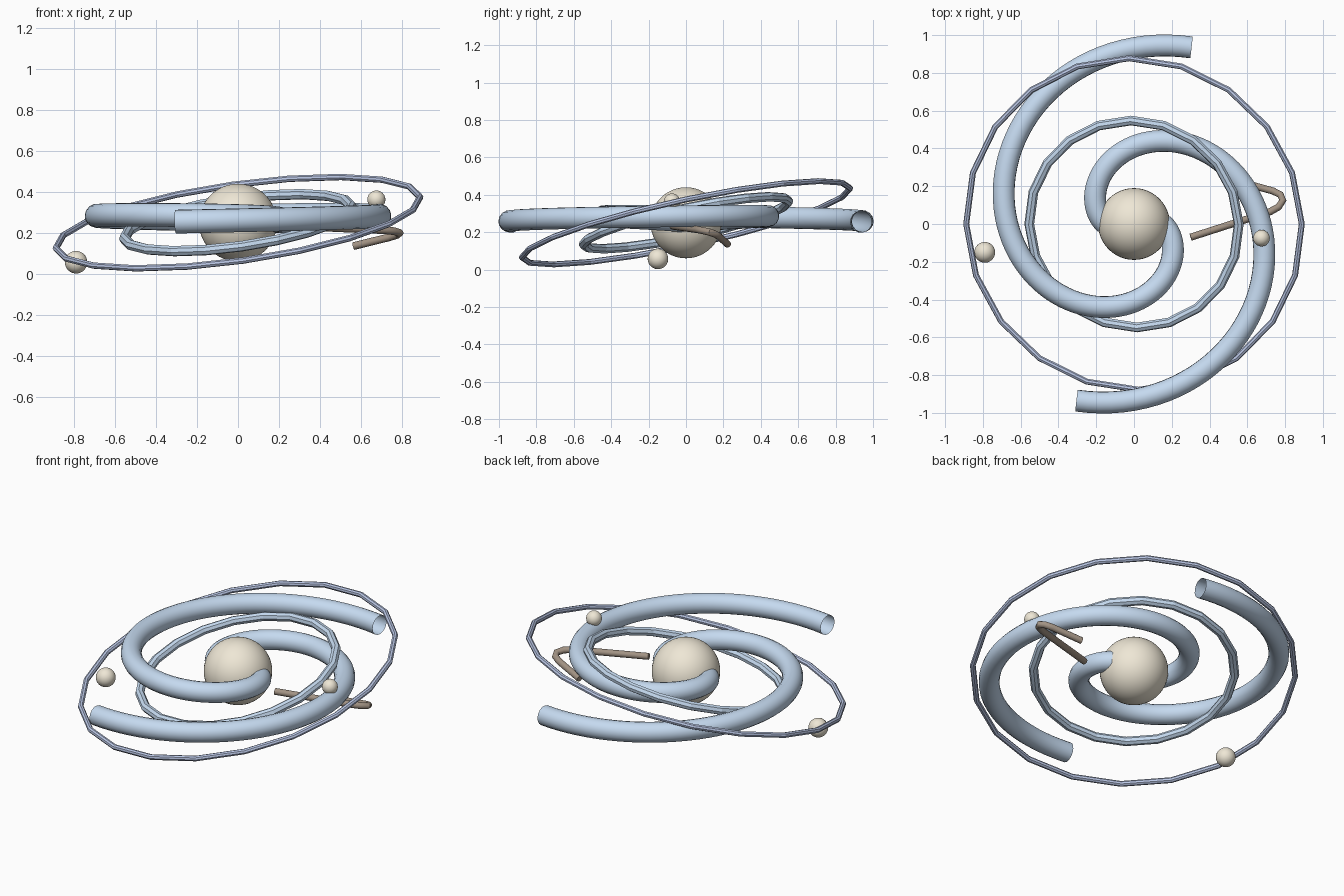
import bpy
from math import sin, cos, pi, radians

if "Cube" in bpy.data.objects:
    bpy.data.objects.remove(bpy.data.objects["Cube"])

CZ = 0.25  # height of the galaxy's centre


def material(name, rgb):
    m = bpy.data.materials.new(name)
    m.diffuse_color = (*rgb, 1)
    m.use_nodes = True
    m.node_tree.nodes["Principled BSDF"].inputs["Base Color"].default_value = m.diffuse_color
    return m


CREAM = material("cream", (0.86, 0.80, 0.67))
BLUE = material("pale_blue", (0.56, 0.70, 0.87))
VIOLET = material("violet_blue", (0.50, 0.58, 0.80))
BROWN = material("brown", (0.36, 0.29, 0.23))


def ball(name, loc, r, segs, rings):
    bpy.ops.mesh.primitive_uv_sphere_add(segments=segs, ring_count=rings, radius=r, location=loc)
    o = bpy.context.object
    o.name = name
    o.data.materials.append(CREAM)
    bpy.ops.object.shade_smooth()


def ring(name, major, minor, mat):
    bpy.ops.mesh.primitive_torus_add(
        major_segments=20, minor_segments=8, major_radius=major, minor_radius=minor,
        location=(0, 0, CZ), rotation=(radians(12), radians(-8), 0))
    o = bpy.context.object
    o.name = name
    o.data.materials.append(mat)
    bpy.ops.object.shade_smooth_by_angle(angle=radians(15))


def tube(name, pts, r, mat, caps=False):
    c = bpy.data.curves.new(name, 'CURVE')
    c.dimensions = '3D'
    c.bevel_depth = r
    c.bevel_resolution = 6
    c.use_fill_caps = caps
    s = c.splines.new('POLY')
    s.points.add(len(pts) - 1)
    for p, co in zip(s.points, pts):
        p.co = (*co, 1)
    c.materials.append(mat)
    o = bpy.data.objects.new(name, c)
    bpy.context.collection.objects.link(o)
    bpy.ops.object.select_all(action='DESELECT')
    o.select_set(True)
    bpy.context.view_layer.objects.active = o
    bpy.ops.object.convert(target='MESH')
    bpy.ops.object.shade_smooth_by_angle(angle=radians(40))


# Core and two moons
ball("core", (0, 0, CZ), 0.19, 48, 24)
ball("outer_moon", (-0.79, -0.15, 0.057), 0.055, 24, 16)
ball("inner_moon", (0.675, -0.075, 0.363), 0.044, 24, 16)

# Tilted orbit rings
ring("outer_ring", 0.897, 0.016, VIOLET)
ring("inner_ring", 0.56, 0.026, BLUE)

# Two open-ended spiral arms, each 0.8 of a turn with a gentle rise
N = 80
for k in range(2):
    arm = []
    for i in range(N + 1):
        t = i / N
        a = k * pi - 1.6 * pi * t
        r = 0.15 + 0.833 * t
        arm.append((r * cos(a), r * sin(a), CZ + 0.005 + 0.033 * sin(pi * t)))
    tube(f"spiral_arm_{k + 1}", arm, 0.058, BLUE)

# Bent rod under the right-hand arm
tube("bent_rod", [(0.30, -0.07, 0.232), (0.72, 0.065, 0.213), (0.765, 0.09, 0.208),
                  (0.788, 0.125, 0.20), (0.775, 0.155, 0.19), (0.735, 0.175, 0.178),
                  (0.565, 0.222, 0.136)], 0.019, BROWN, caps=True)
